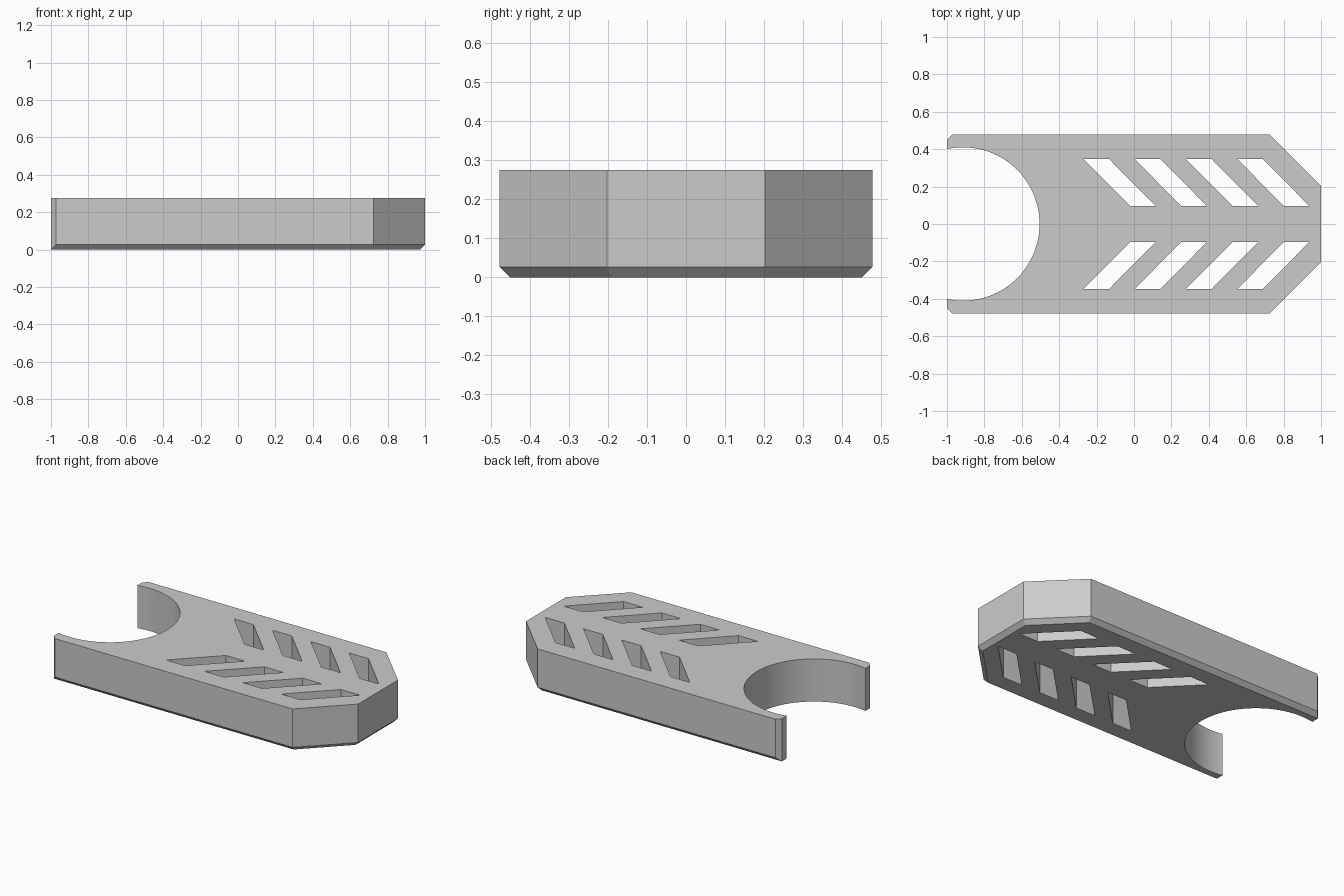
import bpy
import bmesh
import math
from mathutils import Vector

cube = bpy.data.objects.get("Cube")
if cube:
    bpy.data.objects.remove(cube, do_unlink=True)

HALF_W, HEIGHT, BEVEL = 0.478, 0.275, 0.027

grey = bpy.data.materials.new("plain grey")
grey.use_nodes = True
grey.diffuse_color = (0.6, 0.6, 0.6, 1)
grey.node_tree.nodes["Principled BSDF"].inputs["Base Color"].default_value = (0.6, 0.6, 0.6, 1)


def add_object(name, bm):
    bmesh.ops.recalc_face_normals(bm, faces=bm.faces)
    mesh = bpy.data.meshes.new(name)
    bm.to_mesh(mesh)
    bm.free()
    mesh.materials.append(grey)
    obj = bpy.data.objects.new(name, mesh)
    bpy.context.collection.objects.link(obj)
    return obj


def prism(name, outline):
    """Tall upright cutter with the given plan outline."""
    bm = bmesh.new()
    face = bm.faces.new([bm.verts.new((x, y, -0.2)) for x, y in outline])
    top = bmesh.ops.extrude_face_region(bm, geom=[face])["geom"]
    verts = [g for g in top if isinstance(g, bmesh.types.BMVert)]
    bmesh.ops.translate(bm, vec=(0, 0, 0.8), verts=verts)
    obj = add_object(name, bm)
    obj.hide_render = True
    return obj


def slice_off(bm, point, normal):
    """Trim everything beyond a plane and close the cut."""
    bmesh.ops.bisect_plane(bm, geom=bm.verts[:] + bm.edges[:] + bm.faces[:], dist=1e-6,
                           plane_co=point, plane_no=Vector(normal).normalized(), clear_outer=True)
    bmesh.ops.holes_fill(bm, edges=[e for e in bm.edges if e.is_boundary])


# Plate: a box with clipped corners and a chamfered lower rim
bm = bmesh.new()
bmesh.ops.create_cube(bm, size=1)
bmesh.ops.scale(bm, vec=(2, 2 * HALF_W, HEIGHT), verts=bm.verts)
bmesh.ops.translate(bm, vec=(0, 0, HEIGHT / 2), verts=bm.verts)
for side in (1, -1):
    nose_corner = (0.725, side * HALF_W, BEVEL)
    slice_off(bm, nose_corner, (1, side, 0))
    slice_off(bm, (BEVEL - 1, side * HALF_W, BEVEL), (-1, side, 0))
    slice_off(bm, nose_corner, (0, side, -1))
    slice_off(bm, nose_corner, (1, side, -math.sqrt(2)))
slice_off(bm, (1, 0, BEVEL), (1, 0, -1))
plate = add_object("slotted_plate", bm)

# Cutters: round bay at the open end, two mirrored rows of slanted slots
arc = [math.tau * i / 96 for i in range(96)]
cutters = [prism("bay_cutter", [(-0.915 + 0.41 * math.cos(a), 0.41 * math.sin(a)) for a in arc])]
for side in (1, -1):
    for i in range(4):
        x = -0.27 + i * 0.274
        slot = [(x, 0.347), (x + 0.137, 0.347), (x + 0.387, 0.095), (x + 0.25, 0.095)]
        cutters.append(prism("slot_cutter", [(px, side * py) for px, py in slot]))

bpy.context.view_layer.objects.active = plate
plate.select_set(True)
for cutter in cutters:
    mod = plate.modifiers.new("cut", "BOOLEAN")
    mod.operation = "DIFFERENCE"
    mod.solver = "EXACT"
    mod.object = cutter
    bpy.ops.object.modifier_apply(modifier=mod.name)
    bpy.data.objects.remove(cutter, do_unlink=True)

# Smooth bay wall, crisp edges elsewhere
bpy.ops.object.shade_smooth_by_angle(angle=math.radians(20))
